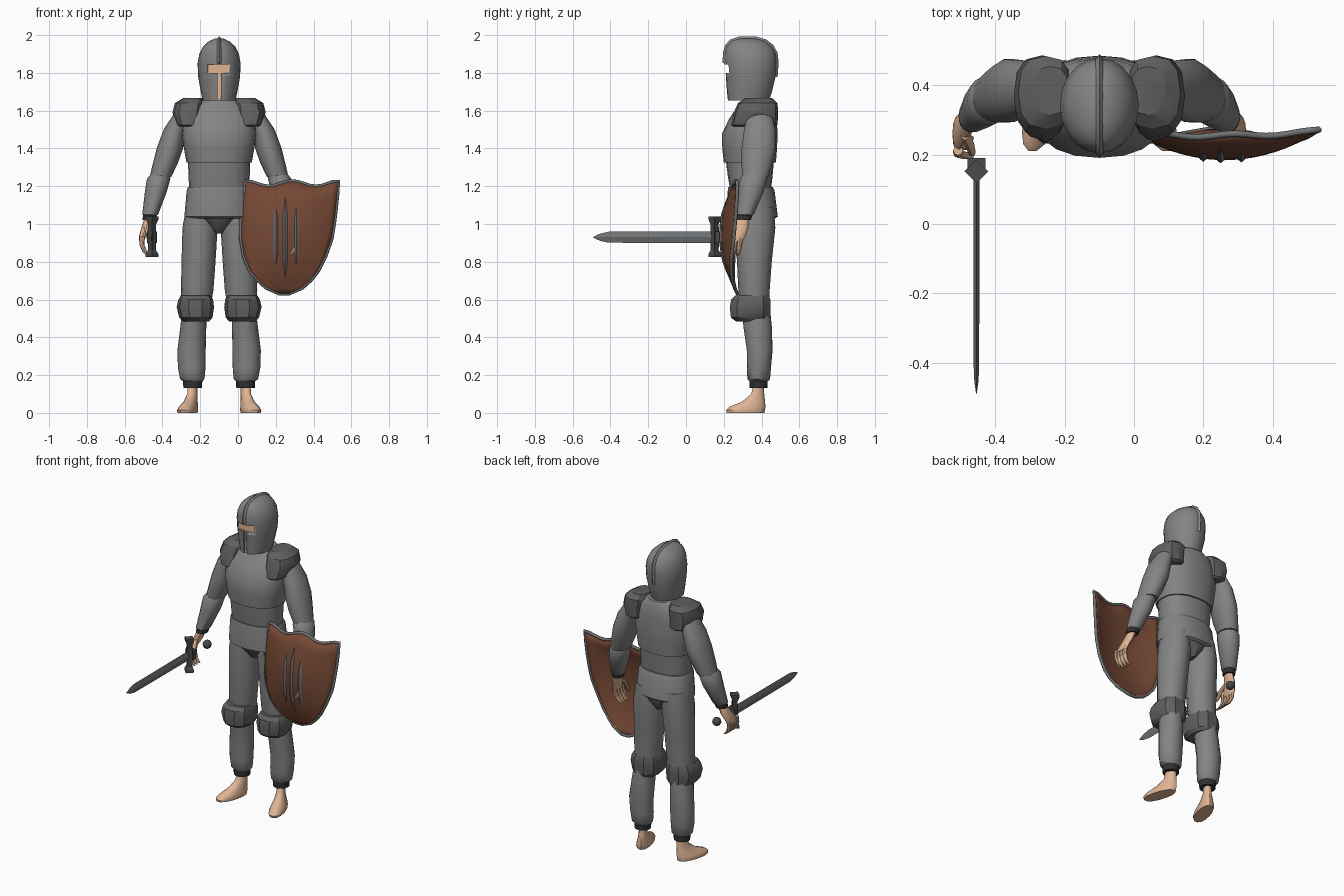
import bpy, bmesh, math
from mathutils import Vector

if "Cube" in bpy.data.objects:
    bpy.data.objects.remove(bpy.data.objects["Cube"])

CX = -0.1  # the figure's own centre line


def mat(name, r, g, b):
    m = bpy.data.materials.new(name)
    m.diffuse_color = (r, g, b, 1)
    m.use_nodes = True
    m.node_tree.nodes["Principled BSDF"].inputs["Base Color"].default_value = m.diffuse_color
    return m


ARMOR = mat("armor grey", 0.23, 0.23, 0.23)
PLATE = mat("dark plate", 0.115, 0.115, 0.115)
DARK = mat("black cloth", 0.03, 0.03, 0.03)
SKIN = mat("skin", 0.74, 0.46, 0.30)
WOOD = mat("shield brown", 0.18, 0.065, 0.035)
STEEL = mat("steel trim", 0.16, 0.17, 0.175)
IRON = mat("sword iron", 0.07, 0.07, 0.07)


def finish(name, bm, m, angle=40):
    bmesh.ops.recalc_face_normals(bm, faces=bm.faces)
    me = bpy.data.meshes.new(name)
    bm.to_mesh(me)
    bm.free()
    me.materials.append(m)
    ob = bpy.data.objects.new(name, me)
    bpy.context.collection.objects.link(ob)
    bpy.ops.object.select_all(action='DESELECT')
    ob.select_set(True)
    bpy.context.view_layer.objects.active = ob
    bpy.ops.object.shade_smooth_by_angle(angle=math.radians(angle))
    return ob


def spow(c, p):
    return math.copysign(abs(c) ** (2 / p), c)


def loft(name, rings, m, n=14, p=2.0, axis='z', side=1, x0=CX, warp=None, angle=40):
    """Skin over rings (dx, y, z, rx, r2); side mirrors about the figure's centre."""
    bm = bmesh.new()
    loops = []
    for dx, y, z, rx, r2 in rings:
        loop = []
        for i in range(n):
            a = 2 * math.pi * i / n
            u, w = rx * spow(math.cos(a), p), r2 * spow(math.sin(a), p)
            q = Vector((dx + u, y + w, z)) if axis == 'z' else Vector((dx + u, y, z + w))
            if warp:
                q = warp(q)
            loop.append(bm.verts.new((x0 + side * q.x, q.y, q.z)))
        loops.append(loop)
    for a, b in zip(loops, loops[1:]):
        for i in range(n):
            j = (i + 1) % n
            bm.faces.new((a[i], a[j], b[j], b[i]))
    bm.faces.new(loops[0])
    bm.faces.new(loops[-1])
    return finish(name, bm, m, angle)


def box(name, lo, hi, m):
    bm = bmesh.new()
    bmesh.ops.create_cube(bm, size=1)
    for v in bm.verts:
        v.co = [(l + h) / 2 + c * (h - l) for l, h, c in zip(lo, hi, v.co)]
    return finish(name, bm, m)


# torso, waist and skirt
loft("breastplate", [(0, .38, 1.66, .09, .08), (0, .375, 1.625, .15, .10),
                     (0, .355, 1.56, .19, .125), (0, .338, 1.48, .197, .147),
                     (0, .337, 1.40, .186, .145), (0, .338, 1.325, .173, .138)], ARMOR, 20, 2.3)
loft("waist", [(0, .338, 1.34, .165, .128), (0, .34, 1.25, .162, .118),
               (0, .342, 1.17, .158, .106)], ARMOR, 20, 2.3)
loft("skirt", [(0, .342, 1.195, .165, .118), (0, .345, 1.175, .172, .124),
               (0, .352, 1.04, .184, .134), (0, .355, 1.03, .165, .118)], ARMOR, 20, 2.3)
loft("crotch", [(0, .355, 1.04, .15, .115), (0, .36, 1.0, .08, .11),
                (0, .365, .95, .02, .07)], PLATE, 14)

# helmet with a cut T-shaped face opening
helm = [(0, .33, 1.655, .088, .11), (0, .335, 1.70, .097, .12), (0, .342, 1.78, .111, .132),
        (0, .342, 1.85, .114, .138), (0, .34, 1.90, .105, .136), (0, .335, 1.94, .085, .12),
        (0, .33, 1.967, .055, .09), (0, .325, 1.983, .02, .04)]
helmet = loft("helmet", helm, ARMOR, 20)
openings = [("eye", .058, 1.80, 1.845), ("nose", .009, 1.64, 1.81)]
for label, w, z0, z1 in openings:
    cut = box(label + "_cutter", (CX - w, .1, z0), (CX + w, .235, z1), DARK)
    cut.hide_render = True
    mod = helmet.modifiers.new("cut", 'BOOLEAN')
    mod.operation, mod.object, mod.solver = 'DIFFERENCE', cut, 'EXACT'
    bpy.context.view_layer.objects.active = helmet
    bpy.ops.object.modifier_apply(modifier=mod.name)
    bpy.data.objects.remove(cut)
    box(label + "_skin", (CX - w, .229, max(z0, 1.66)), (CX + w, .24, z1), SKIN)

# crest ridge running over the helmet from brow to nape
path = [(y - r, z) for _, y, z, _, r in helm[3:]] + [(y + r, z) for _, y, z, _, r in reversed(helm[2:])]
bm = bmesh.new()
rows = []
for y, z in path:
    d = Vector((0, y - .335, z - 1.80)).normalized() * .011
    c = Vector((CX, y, z))
    rows.append([bm.verts.new(c + d), bm.verts.new(c - d + Vector((.018, 0, 0))),
                 bm.verts.new(c - d - Vector((.018, 0, 0)))])
for a, b in zip(rows, rows[1:]):
    for i in range(3):
        bm.faces.new((a[i], a[(i + 1) % 3], b[(i + 1) % 3], b[i]))
bm.faces.new(rows[0])
bm.faces.new(rows[-1])
finish("helmet_crest", bm, ARMOR)


def splay(q):  # turns the toes outward
    return Vector((q.x + (.38 - q.y) * .25, q.y, q.z))


# limbs, mirrored left and right
for s, tag in ((-1, "right_"), (1, "left_")):
    loft(tag + "shoulder_plate", [(.14, .385, 1.667, .05, .07), (.156, .38, 1.64, .078, .105),
                                  (.165, .37, 1.59, .082, .117), (.158, .362, 1.525, .068, .123),
                                  (.155, .362, 1.515, .055, .11)], PLATE, 12, 2.6, side=s, angle=30)
    loft(tag + "upper_arm", [(.19, .39, 1.59, .045, .065), (.234, .39, 1.50, .06, .085),
                             (.261, .385, 1.40, .07, .093), (.285, .375, 1.32, .066, .084),
                             (.31, .367, 1.25, .057, .07)], ARMOR, side=s)
    loft(tag + "forearm", [(.314, .36, 1.262, .05, .06), (.32, .357, 1.24, .062, .073),
                           (.335, .345, 1.17, .058, .068), (.365, .312, 1.05, .042, .048),
                           (.367, .31, 1.043, .034, .04)], ARMOR, side=s)
    loft(tag + "wrist_cuff", [(.365, .312, 1.055, .037, .042), (.371, .305, 1.02, .035, .04)],
         DARK, side=s)
    loft(tag + "hand", [(.37, .303, 1.03, .025, .03), (.388, .288, .98, .024, .042),
                        (.406, .265, .935, .018, .05), (.41, .255, .91, .014, .046)],
         SKIN, 12, side=s)
    for i in range(4):
        y = .29 - .026 * i
        loft(f"{tag}finger_{i + 1}", [(.408, y, .935, .014, .014), (.409, y - .007, .89, .013, .014),
                                      (.392, y - .013, .85, .012, .012), (.37, y - .016, .832, .008, .008)],
             SKIN, 8, side=s)
    loft(tag + "thumb", [(.388, .262, .985, .014, .02), (.375, .23, .95, .014, .016),
                         (.368, .207, .90, .011, .012), (.365, .203, .885, .005, .006)],
         SKIN, 8, side=s)

    loft(tag + "thigh", [(.095, .365, 1.09, .08, .10), (.101, .365, .98, .093, .108),
                         (.109, .362, .80, .09, .092), (.116, .36, .65, .086, .083),
                         (.122, .365, .55, .075, .075)], ARMOR, 16, side=s)
    loft(tag + "knee_plate", [(.122, .35, .622, .08, .092), (.124, .343, .60, .092, .108),
                              (.126, .34, .56, .099, .113), (.123, .342, .505, .088, .109),
                              (.122, .348, .485, .07, .088)], PLATE, 10, 2.3, side=s, angle=30)
    loft(tag + "shin", [(.132, .372, .53, .064, .075), (.137, .38, .45, .069, .075),
                        (.146, .39, .33, .075, .068), (.145, .386, .24, .073, .064),
                        (.142, .385, .18, .065, .06), (.14, .385, .168, .052, .05)],
         ARMOR, 16, side=s)
    loft(tag + "ankle_cuff", [(.14, .384, .18, .052, .05), (.14, .384, .132, .049, .048)],
         DARK, side=s)
    loft(tag + "foot", [(.141, .384, .15, .025, .029), (.141, .38, .10, .026, .035),
                        (.145, .358, .06, .033, .062), (.149, .325, .032, .043, .098),
                        (.151, .315, .014, .048, .106), (.151, .315, 0, .045, .102)],
         SKIN, 14, 2.2, side=s, warp=splay)

# sword pointing forward, with a vertical guard and separate pommel
SX = -0.455
loft("blade", [(0, .15, .93, .009, .031), (0, -.41, .93, .008, .029), (0, -.455, .93, .006, .019),
               (0, -.49, .93, .001, .003)], STEEL, 4, axis='y', x0=SX, angle=20)
loft("guard", [(0, .152, z, r, r) for z, r in ((.825, .034), (.84, .034), (.862, .021), (.93, .023),
                                              (.998, .021), (1.025, .034), (1.04, .034))],
     IRON, 4, x0=SX, angle=20)
box("guard_socket", (SX - .026, .155, .90), (SX + .026, .19, .96), IRON)
bm = bmesh.new()
bmesh.ops.create_uvsphere(bm, u_segments=12, v_segments=8, radius=.027)
bmesh.ops.translate(bm, verts=bm.verts, vec=(SX, .335, .93))
finish("pommel", bm, IRON)

# domed shield: rows of (height, left edge, right edge)
edges = [(.63, .22, .27), (.66, .15, .34), (.70, .105, .385), (.75, .062, .425), (.83, .03, .465),
         (.92, .015, .497), (1.0, .016, .51), (1.08, .02, .52), (1.15, .03, .528), (1.21, .04, .535)]


def dome(u, z):
    v = min(1, abs(z - .94) / .31)
    return .272 - .082 * (1 - u * u) * (1 - v * v)


bm = bmesh.new()
grid = []
for k, (z, xl, xr) in enumerate(edges):
    row = []
    for i in range(17):
        u = i / 8 - 1
        top = .028 * abs(math.cos(math.pi * u)) ** 2 - .01  # scalloped top edge
        zz = z + top * max(0, (z - 1.08) / .13)
        x = (xl + xr) / 2 + u * (xr - xl) / 2
        row.append(bm.verts.new((x, dome((x - .262) / .27, zz), zz)))
    grid.append(row)
for a, b in zip(grid, grid[1:]):
    for i in range(16):
        bm.faces.new((a[i], a[i + 1], b[i + 1], b[i]))
border = grid[0] + [r[-1] for r in grid[1:-1]] + grid[-1][::-1] + [r[0] for r in grid[-2:0:-1]]
rim_points = [v.co.copy() for v in border]
shield = finish("shield", bm, WOOD)
solid = shield.modifiers.new("thickness", 'SOLIDIFY')
solid.thickness, solid.offset = .012, 0

# shield rim follows the border
curve = bpy.data.curves.new("shield_rim", 'CURVE')
curve.dimensions, curve.bevel_depth, curve.bevel_resolution = '3D', .0095, 1
spline = curve.splines.new('POLY')
spline.points.add(len(rim_points) - 1)
for pt, co in zip(spline.points, rim_points):
    pt.co = (*co, 1)
spline.use_cyclic_u = True
curve.materials.append(STEEL)
bpy.context.collection.objects.link(bpy.data.objects.new("shield_rim", curve))

# three pointed bars on the shield front
for label, x, z0, z1 in (("left", .2, .78, 1.09), ("middle", .25, .72, 1.14), ("right", .31, .78, 1.09)):
    rings = []
    for i in range(11):
        t = i / 10
        z = z0 + (z1 - z0) * t
        r = .011 * min(1, .08 + 5 * min(t, 1 - t))
        rings.append((0, dome((x - .262) / .27, z) - .006, z, r, r * .8))
    loft("shield_bar_" + label, rings, STEEL, 4, x0=x, angle=20)
